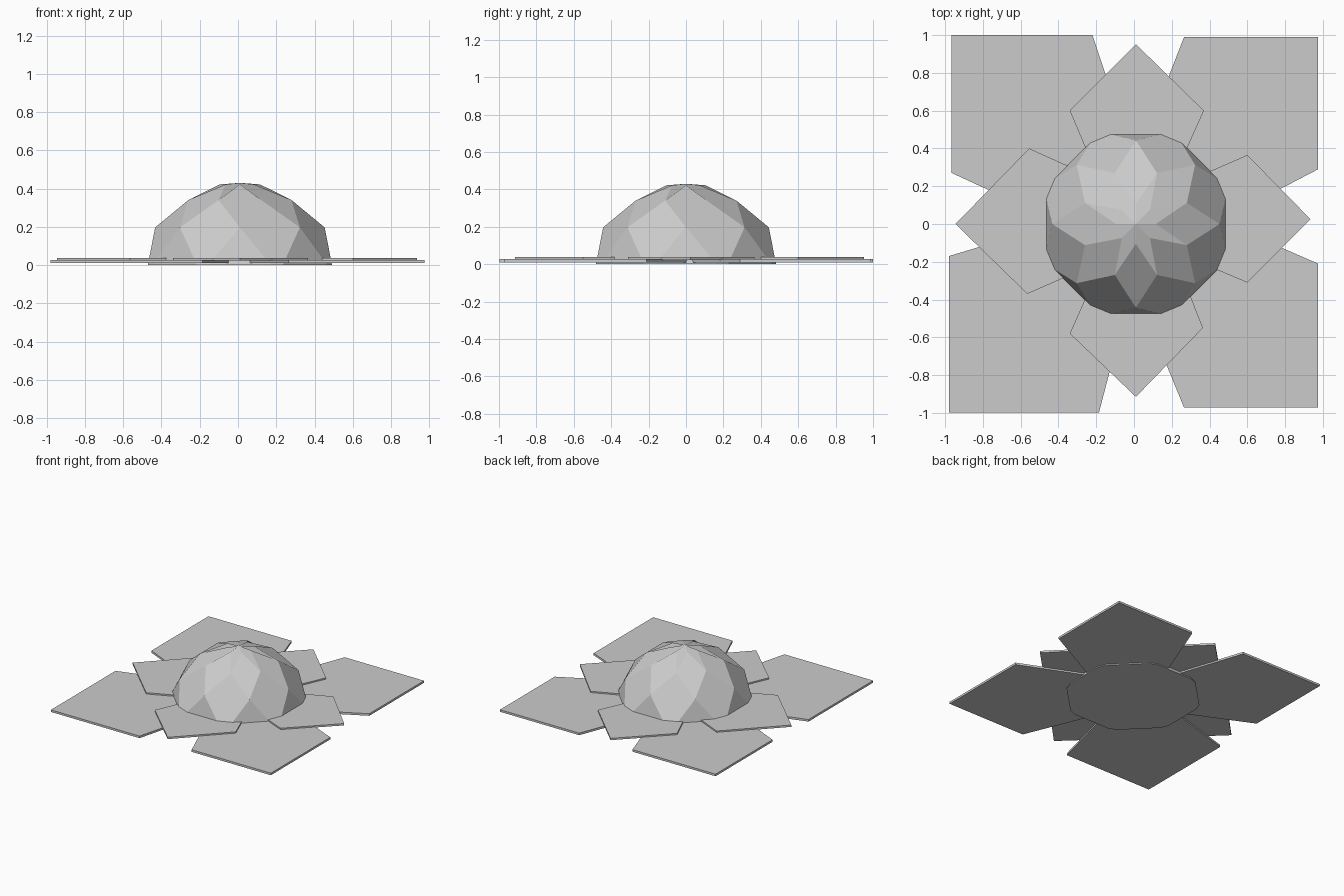
import bpy, bmesh
from math import sin, cos, radians

if "Cube" in bpy.data.objects:
    bpy.data.objects.remove(bpy.data.objects["Cube"])


def finish(name, bm):
    bmesh.ops.recalc_face_normals(bm, faces=bm.faces)
    mesh = bpy.data.meshes.new(name)
    bm.to_mesh(mesh)
    bm.free()
    obj = bpy.data.objects.new(name, mesh)
    bpy.context.collection.objects.link(obj)
    return obj


def plate(name, outline, z0, z1):
    bm = bmesh.new()
    low = [bm.verts.new((x, y, z0)) for x, y in outline]
    high = [bm.verts.new((x, y, z1)) for x, y in outline]
    bm.faces.new(low)
    bm.faces.new(high)
    n = len(outline)
    for i in range(n):
        j = (i + 1) % n
        bm.faces.new((low[i], low[j], high[j], high[i]))
    return finish(name, bm)


# Faceted dome: staggered rings joined by kite-shaped facets, cut flat at the base
bm = bmesh.new()
CX = 0.01


def ring(r, z, offset):
    return [bm.verts.new((CX + r * cos(radians(45 * k + offset)),
                          r * sin(radians(45 * k + offset)), z)) for k in range(8)]


apex = bm.verts.new((CX, 0, 0.43))
a = ring(0.105, 0.422, 0)
b = ring(0.292, 0.34, 22.5)
c = ring(0.443, 0.197, 0)
d1 = ring(0.509, 0, 22.5 - 3.6)
d2 = ring(0.509, 0, 22.5 + 3.6)
for k in range(8):
    n = (k + 1) % 8
    bm.faces.new((apex, a[k], b[k], a[n]))
    bm.faces.new((a[k], b[k - 1], c[k], b[k]))
    bm.faces.new((b[k], c[k], d1[k], d2[k], c[n]))
    bm.faces.new((c[k], d2[k - 1], d1[k]))
bm.faces.new([v for k in range(8) for v in (d1[k], d2[k])])
finish("dome", bm)

# Large corner petals (lower layer)
corner_petals = {
    "back_left": [(-.965, 1.0), (-.22, 1.0), (-.02, .40), (-.38, .0), (-.965, .27)],
    "back_right": [(.265, .99), (.975, .99), (.975, .29), (.40, -.01), (.035, .40)],
    "front_left": [(-.98, -.17), (-.98, -.997), (-.185, -.997), (-.03, -.40), (-.40, .005)],
    "front_right": [(.265, -.972), (.975, -.972), (.975, -.21), (.40, .04), (.03, -.40)],
}
for side, outline in corner_petals.items():
    plate("large_petal_" + side, outline, 0.01, 0.027)

# Small pointed petals (upper layer)
side_petals = {
    "back": [(.01, .952), (.37, .60), (.20, .22), (-.18, .22), (-.34, .60)],
    "front": [(.01, -.915), (.365, -.55), (.22, -.18), (-.18, -.22), (-.34, -.58)],
    "left": [(-.945, 0), (-.555, .40), (-.20, .24), (-.20, -.21), (-.565, -.37)],
    "right": [(.935, .025), (.60, .365), (.22, .20), (.22, -.15), (.60, -.31)],
}
for side, outline in side_petals.items():
    plate("small_petal_" + side, outline, 0.023, 0.038)
